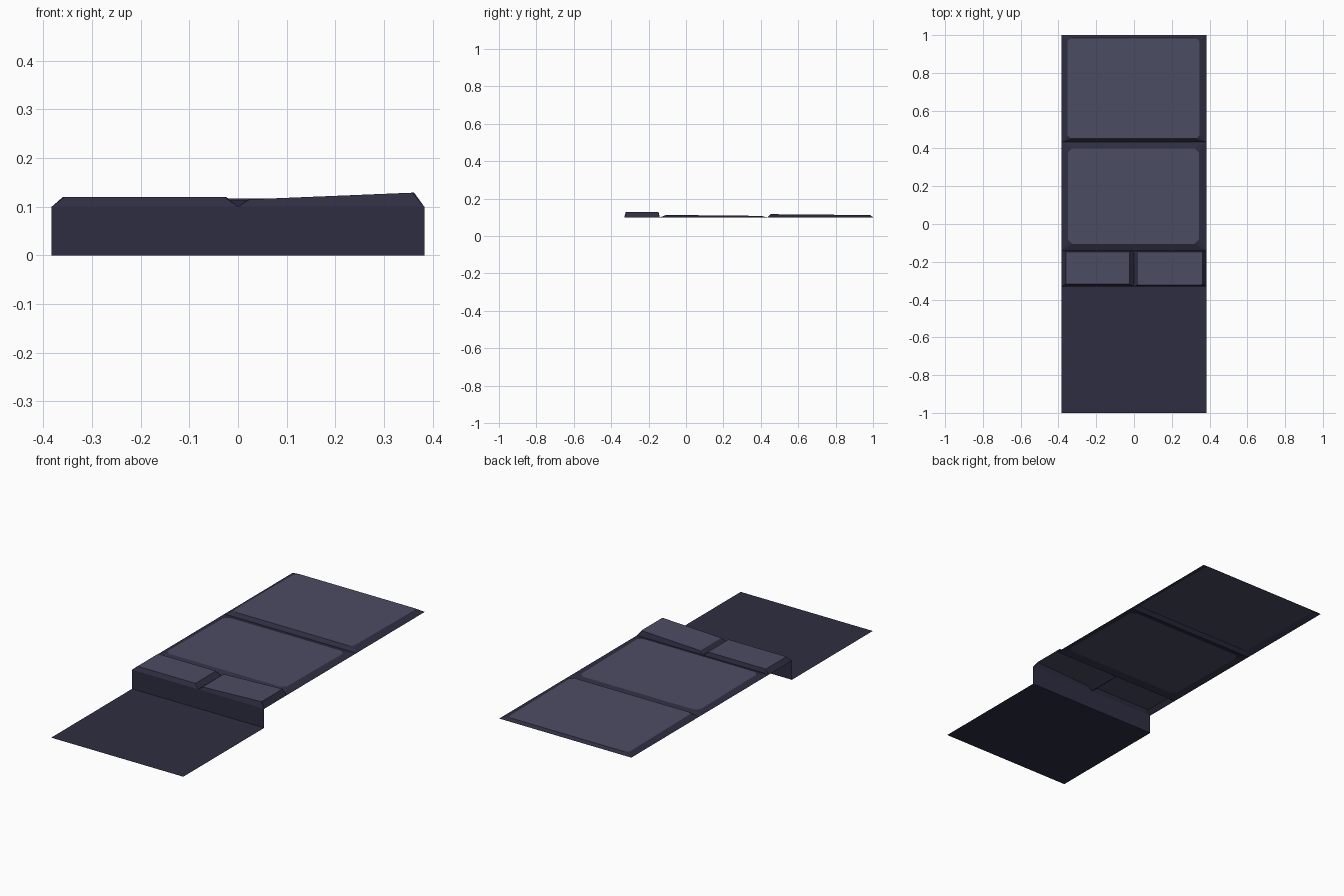
import bpy, bmesh

if "Cube" in bpy.data.objects:
    bpy.data.objects.remove(bpy.data.objects["Cube"])


def material(name, rgb):
    m = bpy.data.materials.new(name)
    m.diffuse_color = (*rgb, 1)
    m.use_nodes = True
    m.node_tree.nodes["Principled BSDF"].inputs["Base Color"].default_value = m.diffuse_color
    return m


dark = material("dark asphalt", (0.027, 0.027, 0.054))
light = material("paving stone", (0.072, 0.072, 0.125))


def finish(name, bm):
    me = bpy.data.meshes.new(name)
    bm.to_mesh(me)
    bm.free()
    me.materials.append(dark)
    me.materials.append(light)
    ob = bpy.data.objects.new(name, me)
    bpy.context.collection.objects.link(ob)
    return ob


W, KERB, Z = 0.383, -0.33, 0.1

# Road surface and kerb face: one open strip
bm = bmesh.new()
rows = [[bm.verts.new((x, y, z)) for x in (-W, W)]
        for y, z in ((-1, 0), (KERB, 0), (KERB, Z))]
for a, b in zip(rows, rows[1:]):
    bm.faces.new((a[0], a[1], b[1], b[0]))
finish("road_and_kerb_face", bm)


def slab(name, base, top, height, c):
    """Open-bottomed slab: rectangle base, tilted top with clipped corners."""
    bm = bmesh.new()
    bx0, bx1, by0, by1 = base
    x0, x1, y0, y1 = top
    low = [bm.verts.new((x, y, Z)) for x, y in
           ((bx0, by0), (bx1, by0), (bx1, by1), (bx0, by1))]
    ring = [(x0, y0 + c), (x0 + c, y0), (x1 - c, y0), (x1, y0 + c),
            (x1, y1 - c), (x1 - c, y1), (x0 + c, y1), (x0, y1 - c)]
    up = [bm.verts.new((x, y, height(x, y))) for x, y in ring]
    bm.faces.new(up).material_index = 1
    for i in range(4):
        j = (i + 1) % 4
        bm.faces.new((low[i], low[j], up[2 * j], up[2 * i + 1]))
        bm.faces.new((low[i], up[2 * i + 1], up[2 * i]))
    return finish(name, bm)


# Two kerb stones, the right one tilted up towards its outer end
slab("kerb_stone_left", (-W, 0, KERB, -0.14), (-0.36, -0.024, -0.318, -0.147),
     lambda x, y: 0.12, 0.004)
slab("kerb_stone_right", (0, W, KERB, -0.14), (0.02, 0.362, -0.322, -0.147),
     lambda x, y: 0.115 + (x - 0.02) * 0.041, 0.004)

# Two large paving slabs, falling slightly to the back
slab("paving_slab_front", (-W, W, -0.14, 0.435), (-0.35, 0.343, -0.105, 0.40),
     lambda x, y: 0.113 - (y + 0.105) * 0.01, 0.022)
slab("paving_slab_back", (-W, W, 0.435, 1.0), (-0.352, 0.346, 0.452, 0.985),
     lambda x, y: 0.117 - (y - 0.452) * 0.009, 0.018)
